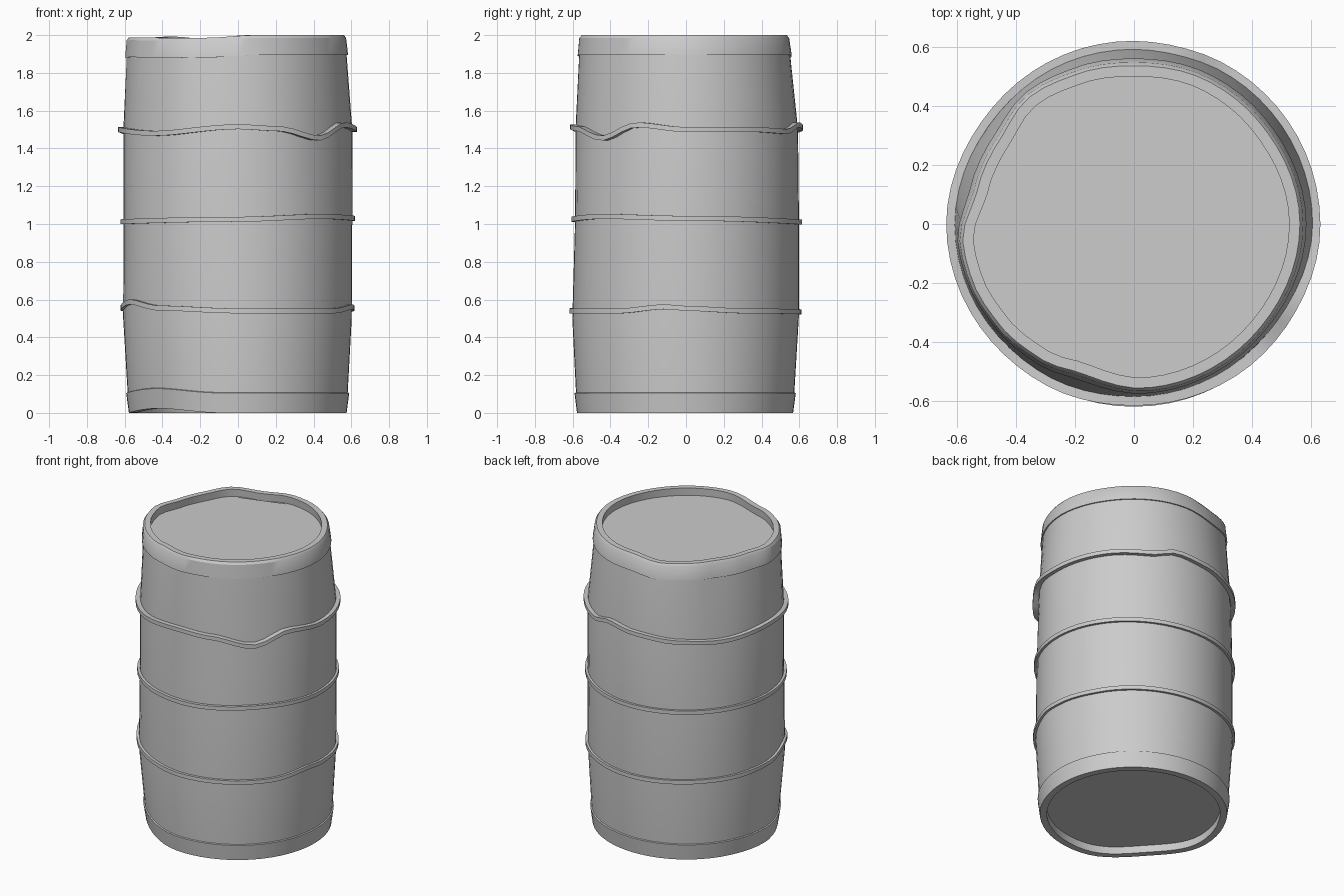
import bpy, bmesh, math

if "Cube" in bpy.data.objects:
    bpy.data.objects.remove(bpy.data.objects["Cube"])

SEG = 64


def curve(pts):
    """Smooth periodic function of angle (degrees) through the given points."""
    def f(a):
        a %= 360
        p = [(pts[-1][0] - 360, pts[-1][1])] + pts + [(pts[0][0] + 360, pts[0][1])]
        for (a0, v0), (a1, v1) in zip(p, p[1:]):
            if a0 <= a <= a1:
                t = (a - a0) / (a1 - a0)
                t = t * t * (3 - 2 * t)
                return v0 + (v1 - v0) * t
    return f


# Dented outlines of the wall at five heights
LEVELS = [
    (0.0, curve([(0, .575), (90, .567), (150, .57), (185, .578), (222, .562), (270, .577)])),
    (0.5, curve([(0, .602), (90, .597), (180, .608), (270, .602)])),
    (1.02, curve([(0, .605), (90, .598), (180, .606), (270, .587), (315, .595)])),
    (1.5, curve([(0, .605), (90, .593), (140, .592), (180, .607), (240, .592), (270, .585), (315, .582)])),
    (2.0, curve([(0, .567), (40, .552), (64, .55), (90, .541), (110, .548), (130, .562),
                 (147, .542), (168, .548), (186, .588), (200, .585), (217, .574),
                 (236, .56), (250, .541), (274, .562), (318, .558)])),
]


def radius(a, z):
    z = min(max(z, 0), 2)
    for (z0, f0), (z1, f1) in zip(LEVELS, LEVELS[1:]):
        if z <= z1:
            t = (z - z0) / (z1 - z0)
            return f0(a) * (1 - t) + f1(a) * t


def loft(name, rows, closed):
    """rows: functions angle -> (radius, z); closed joins last row to first, else caps."""
    bm = bmesh.new()
    rings = []
    for row in rows:
        ring = []
        for i in range(SEG):
            a = 360 * i / SEG
            r, z = row(a)
            t = math.radians(a)
            ring.append(bm.verts.new((r * math.cos(t), r * math.sin(t), z)))
        rings.append(ring)
    pairs = list(zip(rings, rings[1:]))
    if closed:
        pairs.append((rings[-1], rings[0]))
    else:
        bm.faces.new(rings[0][::-1])
        bm.faces.new(rings[-1])
    for lo, hi in pairs:
        for i in range(SEG):
            j = (i + 1) % SEG
            bm.faces.new((lo[i], lo[j], hi[j], hi[i]))
    bmesh.ops.recalc_face_normals(bm, faces=bm.faces[:])
    me = bpy.data.meshes.new(name)
    bm.to_mesh(me)
    bm.free()
    ob = bpy.data.objects.new(name, me)
    bpy.context.collection.objects.link(ob)
    bpy.ops.object.select_all(action='DESELECT')
    ob.select_set(True)
    bpy.context.view_layer.objects.active = ob
    bpy.ops.object.shade_smooth_by_angle(angle=math.radians(30))
    return ob


# Vertical bends of the bottom and top rims
bend_low = curve([(0, 0), (180, 0), (222, .024), (262, 0)])
bend_top = curve([(0, 0), (85, 0), (108, -.022), (130, -.008), (160, -.015),
                  (200, -.012), (235, -.015), (252, -.014), (280, 0)])


def wall_row(z, offset):
    def row(a):
        dz = bend_low(a) if z < .2 else bend_top(a) if z > 1.8 else 0
        return radius(a, z) + offset, z + dz
    return row


# Barrel: recessed base, lower rim band, wall, upper rim band, recessed lid
loft("barrel_body", [wall_row(z, o) for z, o in [
    (.05, -.045), (0, -.043), (0, 0), (.105, .008), (.108, 0), (.5, 0), (1.02, 0),
    (1.5, 0), (1.895, 0), (1.895, .008), (1.985, .004), (2, -.006), (2, -.042), (1.95, -.042)]],
    closed=False)


# Bent hoops around the wall
def hoop(name, height, bulge):
    half = .013

    def edge(offset, side):
        def row(a):
            z = height(a)
            r = radius(a, z)
            return r + (offset + bulge(a) if offset > 0 else offset), z + side * half
        return row
    loft(name, [edge(-.012, -1), edge(.015, -1), edge(.015, 1), edge(-.012, 1)], closed=True)


hoop("lower_hoop",
     curve([(0, .553), (30, .54), (90, .535), (150, .545), (180, .555), (203, .588),
            (228, .555), (270, .54), (325, .54), (350, .562)]),
     curve([(0, 0), (180, 0), (270, .002)]))
hoop("middle_hoop",
     curve([(0, 1.03), (90, 1.01), (180, 1.012), (270, 1.025), (315, 1.04)]),
     curve([(0, 0), (180, 0), (270, .005)]))
hoop("upper_hoop",
     curve([(0, 1.5), (35, 1.5), (60, 1.49), (75, 1.525), (95, 1.505), (120, 1.485), (145, 1.475),
            (180, 1.5), (225, 1.48), (270, 1.515), (290, 1.505), (314, 1.455), (335, 1.525)]),
     curve([(5, .01), (90, .012), (180, .013), (270, .015), (315, .022)]))
